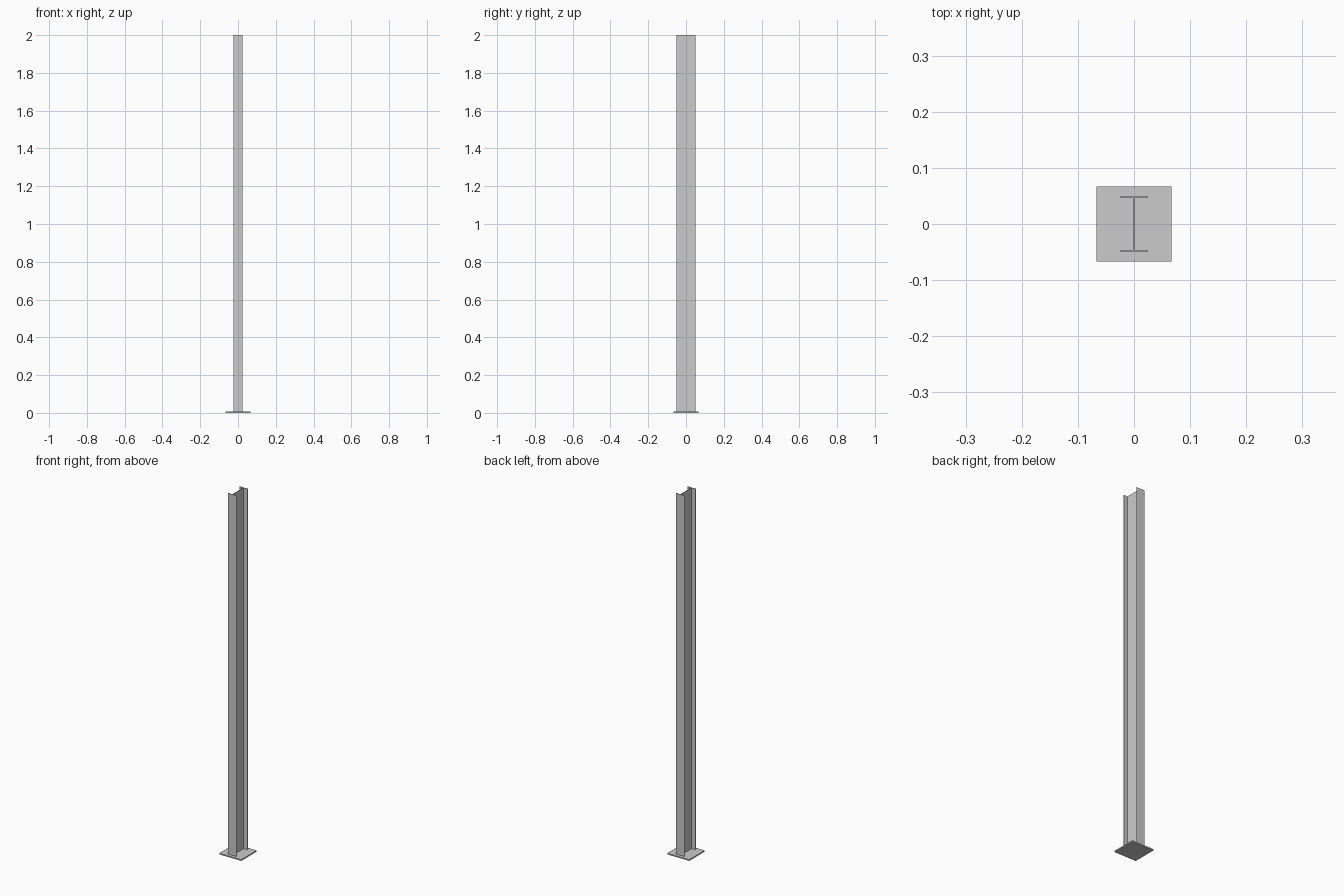
import bpy, bmesh

if "Cube" in bpy.data.objects:
    bpy.data.objects.remove(bpy.data.objects["Cube"])

PLATE_HALF, PLATE_T = 0.067, 0.007
FLANGE_HALF, DEPTH_HALF = 0.025, 0.05
FLANGE_T, WEB_T = 0.003, 0.003
TOP = 2.0


def extrude_profile(name, points, z0, z1):
    """Closed XY outline extruded from z0 to z1."""
    bm = bmesh.new()
    face = bm.faces.new([bm.verts.new((x, y, z0)) for x, y in points])
    result = bmesh.ops.extrude_face_region(bm, geom=[face])
    top = [v for v in result["geom"] if isinstance(v, bmesh.types.BMVert)]
    bmesh.ops.translate(bm, verts=top, vec=(0, 0, z1 - z0))
    bmesh.ops.recalc_face_normals(bm, faces=bm.faces)
    mesh = bpy.data.meshes.new(name)
    bm.to_mesh(mesh)
    bm.free()
    obj = bpy.data.objects.new(name, mesh)
    bpy.context.collection.objects.link(obj)
    return obj


# Square base plate
p = PLATE_HALF
extrude_profile("base_plate", [(-p, -p), (p, -p), (p, p), (-p, p)], 0, PLATE_T)

# I-section column: right half of the outline, then its point reflection
w, f, d, i = WEB_T / 2, FLANGE_HALF, DEPTH_HALF, DEPTH_HALF - FLANGE_T
half = [(f, -d), (f, -i), (w, -i), (w, i), (f, i), (f, d)]
outline = half + [(-x, -y) for x, y in half]
extrude_profile("i_beam_column", outline, PLATE_T, TOP)
